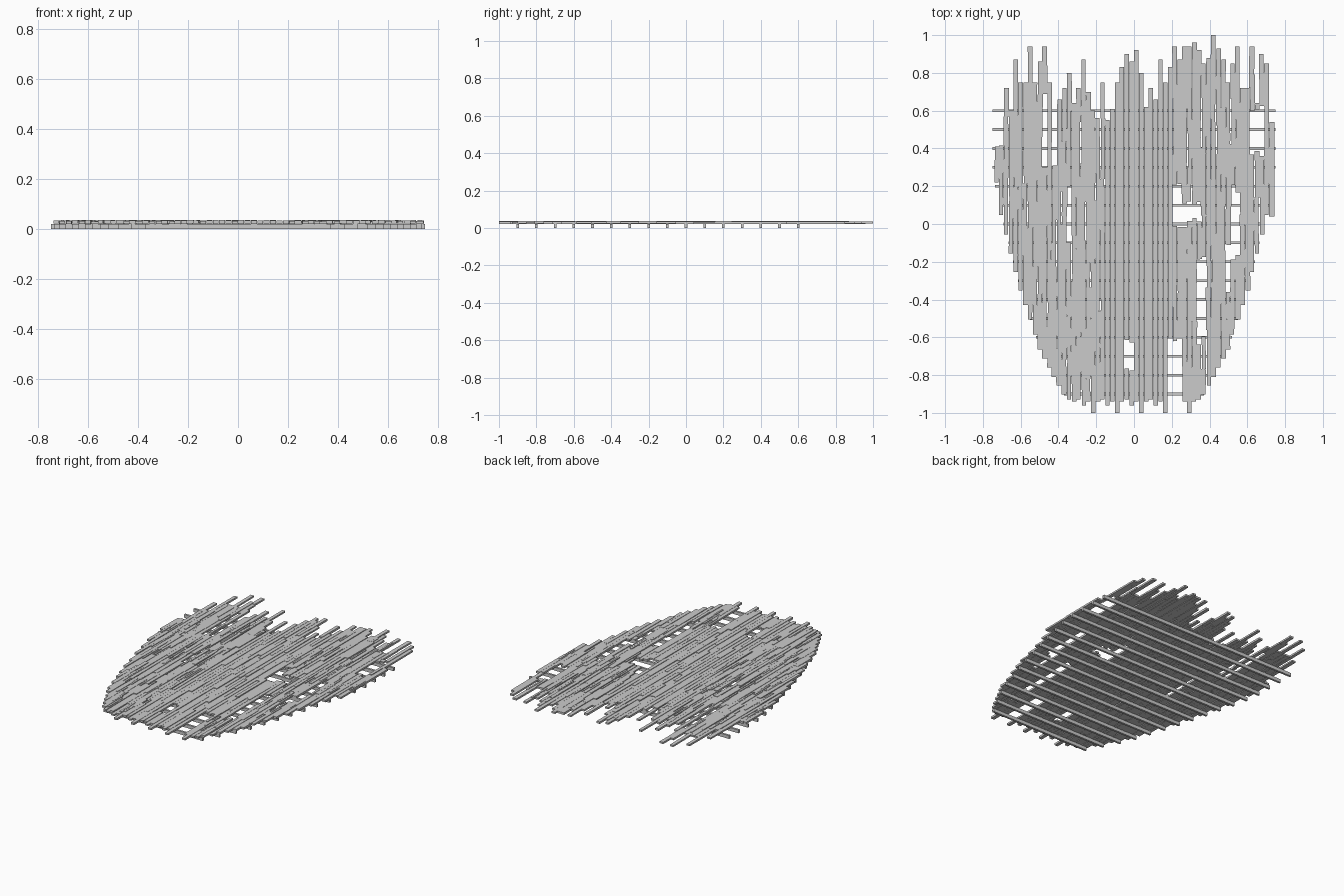
import bpy, bmesh, random
from mathutils import Matrix, Vector

if "Cube" in bpy.data.objects:
    bpy.data.objects.remove(bpy.data.objects["Cube"])

random.seed(7)

# Rounded-taper outline: (|x|, lowest y)
OUTLINE = [(0.30, -0.96), (0.36, -0.92), (0.41, -0.83), (0.50, -0.66), (0.55, -0.50),
           (0.60, -0.35), (0.65, -0.16), (0.69, 0.0), (0.72, 0.12), (0.75, 0.27)]

# Broken upper ends of the plank rows, left to right
TOPS = [.41, .55, .72, .60, .87, .75, .75, .94, .75, .86, .94, .75, .53, .66, .72, .80,
        .64, .72, .87, .70, .60, .56, .75, .55, .61, .75, .83, .90, .86, .92, .80, .62,
        .72, .66, .87, .75, .83, .94, .87, .94, .94, .96, .92, .85, .88, 1.0, .93, .87,
        .75, .85, .94, .72, .72, .94, .64, .90, .85, .54]

# Missing boards: x0, x1, y0, y1
HOLES = [(-.485, -.46, .28, .66), (-.43, -.40, .30, .56), (-.365, -.335, -.12, .20),
         (-.05, -.005, -.78, -.60), (.18, .26, -.93, -.60), (.20, .26, -.03, .20),
         (.26, .35, .01, .10), (.32, .37, -.60, -.20), (.48, .51, -.38, -.10),
         (.505, .56, -.16, .19), (.62, .68, .40, .61), (-.72, -.70, .42, .60)]


def interp(table, v):
    if v <= table[0][0]:
        return table[0][1]
    for (a, fa), (b, fb) in zip(table, table[1:]):
        if v <= b:
            return fa + (fb - fa) * (v - a) / (b - a)
    return table[-1][1]


def add_box(bm, lo, hi, turn=0.0):
    lo, hi = Vector(lo), Vector(hi)
    bmesh.ops.create_cube(bm, size=1, matrix=Matrix.Translation((lo + hi) / 2)
                          @ Matrix.Rotation(turn, 4, 'Z')
                          @ Matrix.Diagonal((*(hi - lo), 1)))


def make_object(name, bm):
    mesh = bpy.data.meshes.new(name)
    bm.to_mesh(mesh)
    bm.free()
    bpy.context.collection.objects.link(bpy.data.objects.new(name, mesh))


# Cross joists underneath, cut to the outline
bm = bmesh.new()
width_at = [(y, x) for x, y in OUTLINE]
for i in range(16):
    y = -0.9 + 0.1 * i
    w = min(0.748, interp(width_at, y))
    add_box(bm, (-w, y - .007, 0), (w, y + .007, .022))
make_object("cross_joists", bm)

# Lengthwise weathered planks, each row made of uneven boards
bm = bmesh.new()
pitch = 1.48 / len(TOPS)
for i, top in enumerate(TOPS):
    x = -0.74 + pitch * (i + 0.5)
    start = interp(OUTLINE, abs(x))
    if abs(x) < 0.33:
        start = (-1.0, -.94, -.93, -.96, -.94)[i % 5]
    if i == 0:
        start = .22
    elif i == len(TOPS) - 1:
        start = .04
    spans = [(start, top)]
    for x0, x1, y0, y1 in HOLES:
        if x0 <= x <= x1:
            j0, j1 = y0 + random.uniform(-.04, .03), y1 + random.uniform(-.03, .03)
            spans = [s for a, b in spans for s in ((a, min(b, j0)), (max(a, j1), b))
                     if s[1] - s[0] > .03]
    neat = -.15 < x < .2
    for a, b in spans:
        y = a
        while y < b - .001:
            end = y + random.uniform(.12, .36)
            if b - end < .08:
                end = b
            half = .0118 if neat else random.uniform(.0105, .0145)
            cx = x + (0 if neat else random.uniform(-.003, .003))
            turn = 0 if neat else random.uniform(-.012, .012)
            z = .021 + random.uniform(0, .003)
            add_box(bm, (cx - half, y, z), (cx + half, end, z + random.uniform(.010, .014)), turn)
            # thin splinter board lying over some joints
            if not neat and random.random() < .45 and end < b:
                sx = cx + random.uniform(-.008, .008)
                add_box(bm, (sx - .006, max(a, end - .09), .026),
                        (sx + .006, min(b, end + .07), .037), turn)
            y = end
make_object("deck_planks", bm)
